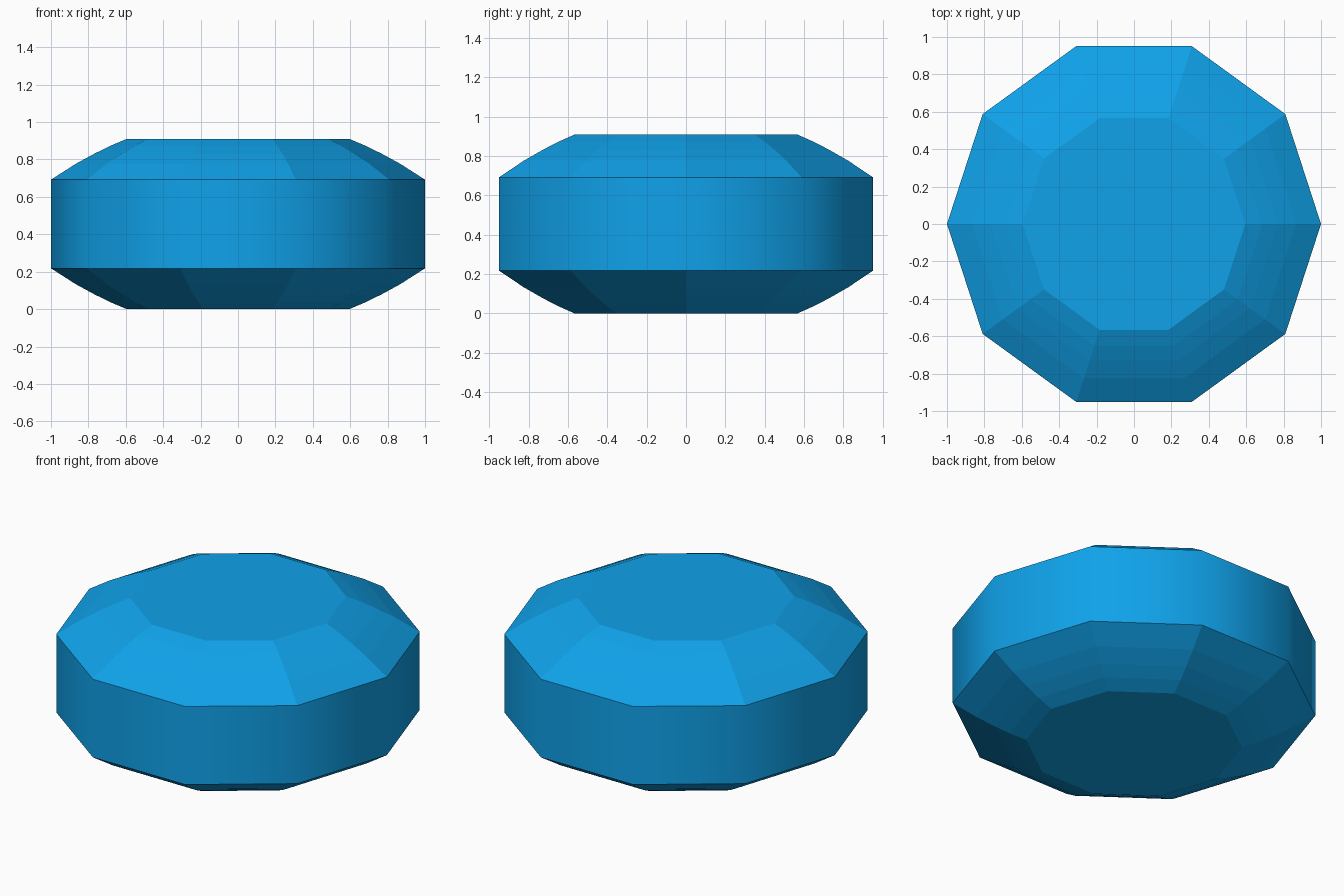
import bpy, bmesh
from math import cos, sin, pi

if "Cube" in bpy.data.objects:
    bpy.data.objects.remove(bpy.data.objects["Cube"])

SIDES = 10
# Half profile (radius, height): bowed lower chamfer, mirrored for the top
HEIGHT = 0.91
lower = [(0.595, 0.0), (0.685, 0.038), (0.768, 0.079), (0.867, 0.133), (1.0, 0.218)]
profile = lower + [(r, HEIGHT - z) for r, z in reversed(lower)]

# Ten-sided body: stack of rings, bridged and capped
bm = bmesh.new()
rings = [[bm.verts.new((r * cos(2 * pi * i / SIDES), r * sin(2 * pi * i / SIDES), z))
          for i in range(SIDES)] for r, z in profile]
for k in range(len(rings) - 1):
    a, b = rings[k], rings[k + 1]
    for i in range(SIDES):
        j = (i + 1) % SIDES
        face = bm.faces.new((a[i], a[j], b[j], b[i]))
        # Only the upright wall is smooth shaded
        face.smooth = (k == len(lower) - 1)
bm.faces.new(rings[0][::-1])
bm.faces.new(rings[-1])

mesh = bpy.data.meshes.new("faceted_disc")
bm.to_mesh(mesh)
bm.free()
disc = bpy.data.objects.new("faceted_disc", mesh)
bpy.context.collection.objects.link(disc)

# Crisp rims where the wall meets the chamfers
for e in mesh.edges:
    z0, z1 = (mesh.vertices[v].co.z for v in e.vertices)
    if abs(z0 - z1) < 1e-5:
        e.use_edge_sharp = True

# Blue colour
blue = bpy.data.materials.new("blue")
blue.diffuse_color = (0.005, 0.36, 0.82, 1)
blue.use_nodes = True
blue.node_tree.nodes["Principled BSDF"].inputs["Base Color"].default_value = blue.diffuse_color
mesh.materials.append(blue)
